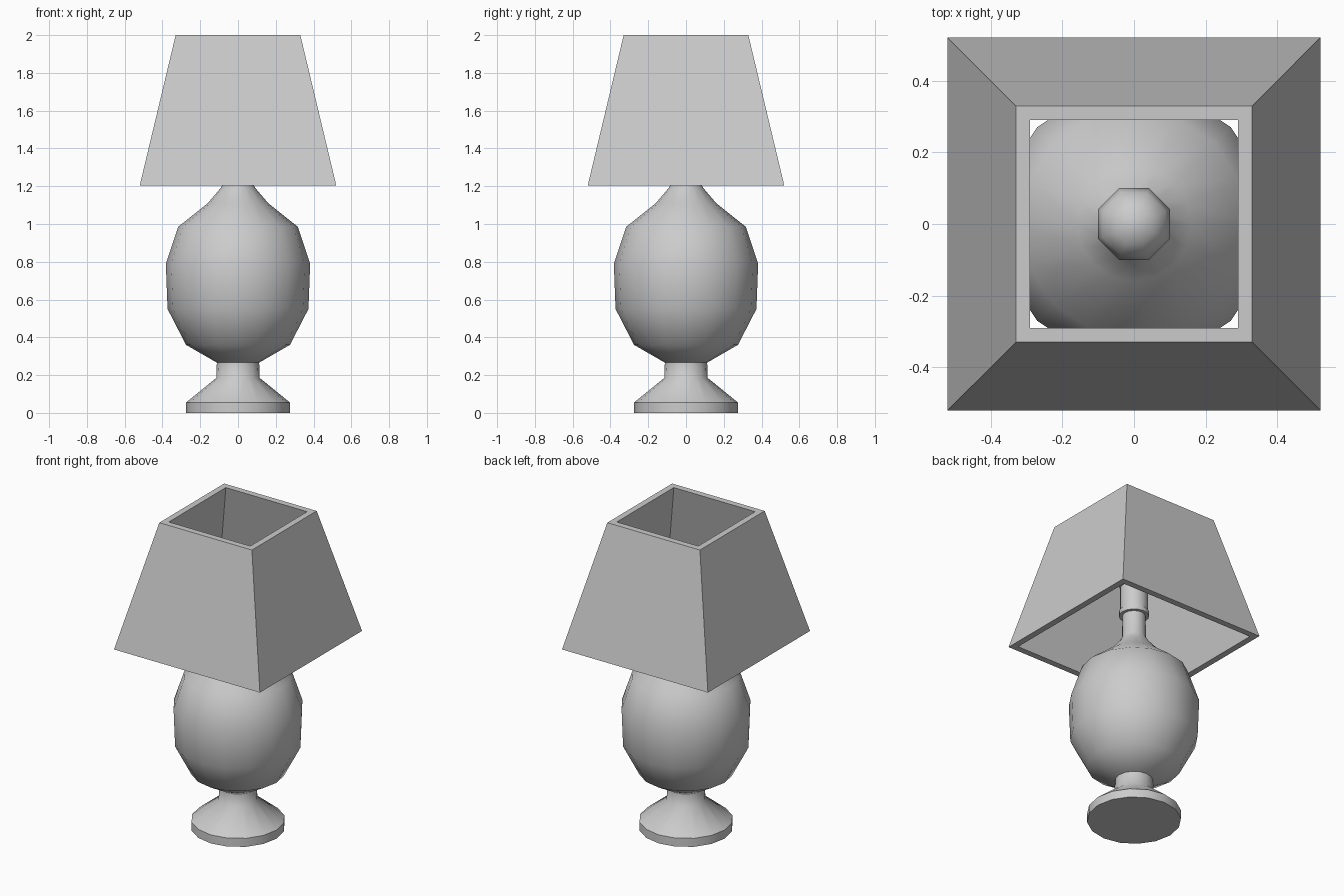
import bpy, bmesh, math

if "Cube" in bpy.data.objects:
    bpy.data.objects.remove(bpy.data.objects["Cube"])


def make_object(name, bm, smooth=None):
    bmesh.ops.recalc_face_normals(bm, faces=bm.faces)
    mesh = bpy.data.meshes.new(name)
    bm.to_mesh(mesh)
    bm.free()
    obj = bpy.data.objects.new(name, mesh)
    bpy.context.collection.objects.link(obj)
    if smooth is not None:
        bpy.ops.object.select_all(action='DESELECT')
        obj.select_set(True)
        bpy.context.view_layer.objects.active = obj
        bpy.ops.object.shade_smooth_by_angle(angle=math.radians(smooth))
    return obj


def ring(bm, radius, z, sides, turn=0.0):
    return [bm.verts.new((radius * math.cos(turn + math.tau * i / sides),
                          radius * math.sin(turn + math.tau * i / sides), z))
            for i in range(sides)]


def bridge(bm, a, b):
    n = len(a)
    for i in range(n):
        bm.faces.new((a[i], a[(i + 1) % n], b[(i + 1) % n], b[i]))


def turned(name, profile, sides, turn=0.0, smooth=35):
    """Revolve a (radius, z) profile and cap both ends."""
    bm = bmesh.new()
    rings = [ring(bm, r, z, sides, turn) for r, z in profile]
    for a, b in zip(rings, rings[1:]):
        bridge(bm, a, b)
    bm.faces.new(rings[0])
    bm.faces.new(rings[-1])
    return make_object(name, bm, smooth)


# Foot: disc, sloped plinth and short stem
turned("foot", [(0.275, 0), (0.275, 0.055), (0.115, 0.185), (0.112, 0.27)], 16, smooth=49)

# Egg-shaped body drawn up into a slim neck
turned("body", [(0.11, 0.265), (0.275, 0.36), (0.373, 0.55), (0.382, 0.79),
                (0.317, 0.985), (0.16, 1.11), (0.092, 1.19), (0.07, 1.23),
                (0.068, 1.38)], 16, smooth=40)

# Socket collar and socket
turned("socket_collar", [(0.088, 1.375), (0.088, 1.405)], 16)
turned("socket", [(0.083, 1.40), (0.083, 1.56)], 16)

# Eight-sided bulb
turned("bulb", [(0.06, 1.55), (0.095, 1.59), (0.108, 1.64), (0.095, 1.69),
                (0.06, 1.725), (0.02, 1.74)], 8, math.pi / 8, 60)

# Square tapered shade, open at both ends with a wall thickness
bm = bmesh.new()
loops = [ring(bm, half * math.sqrt(2), z, 4, math.pi / 4)
         for half, z in ((0.52, 1.205), (0.33, 2.0), (0.29, 2.0), (0.48, 1.205))]
for i in range(4):
    bridge(bm, loops[i], loops[(i + 1) % 4])
make_object("shade", bm)
